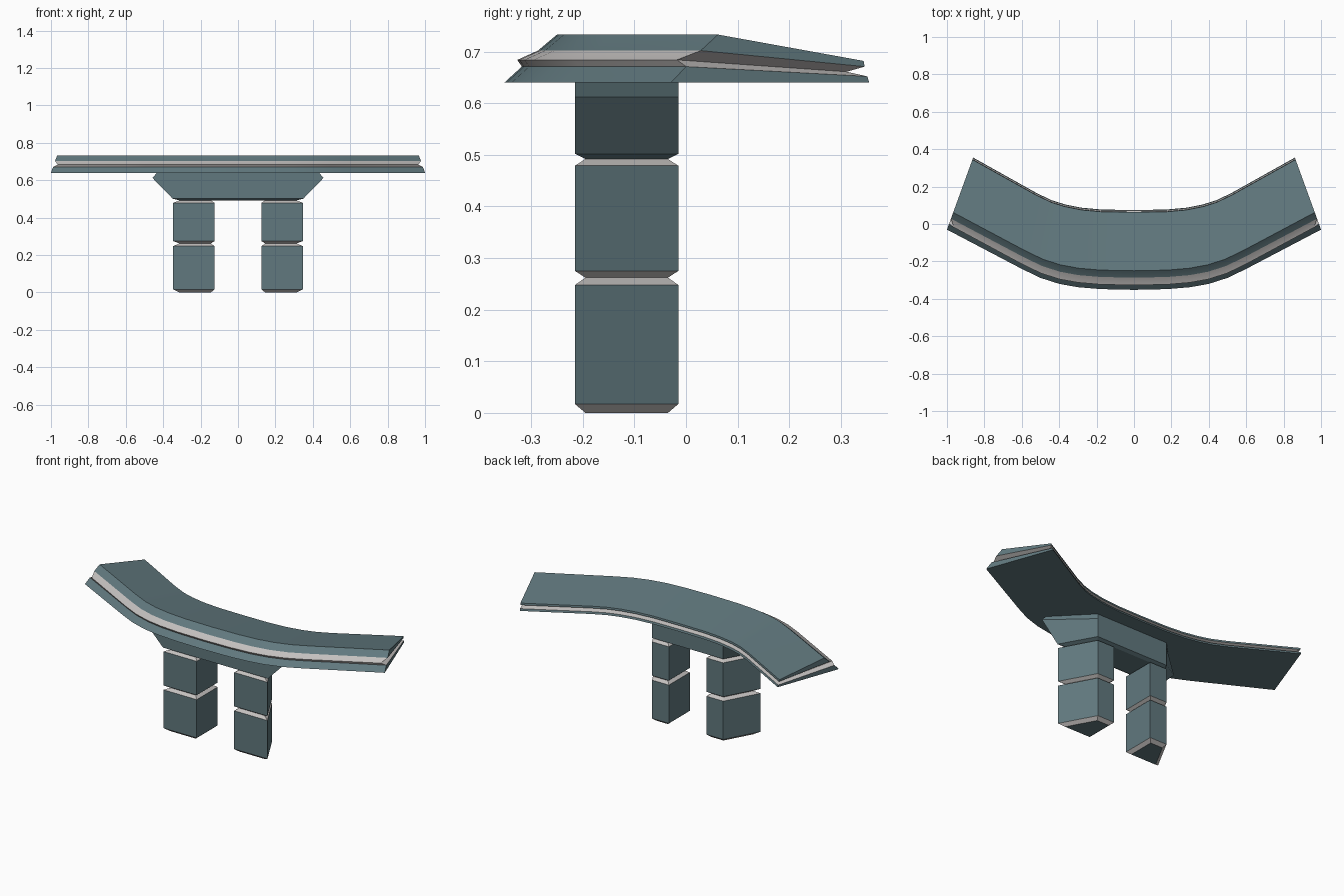
import bpy, bmesh
from mathutils import Vector

if "Cube" in bpy.data.objects:
    bpy.data.objects.remove(bpy.data.objects["Cube"])


def material(name, rgb):
    m = bpy.data.materials.new(name)
    m.diffuse_color = (*rgb, 1)
    m.use_nodes = True
    m.node_tree.nodes["Principled BSDF"].inputs["Base Color"].default_value = m.diffuse_color
    return m


TEAL = material("teal", (0.12, 0.19, 0.21))
GREY = material("light_grey", (0.55, 0.53, 0.52))


def build(name, fill):
    bm = bmesh.new()
    fill(bm)
    bmesh.ops.recalc_face_normals(bm, faces=bm.faces)
    me = bpy.data.meshes.new(name)
    bm.to_mesh(me)
    bm.free()
    me.materials.append(TEAL)
    me.materials.append(GREY)
    ob = bpy.data.objects.new(name, me)
    bpy.context.collection.objects.link(ob)
    return ob


def stack(name, rings, grey):
    """Loft closed plan outlines (points, z) upward; grey lists the accent bands."""
    def fill(bm):
        rows = [[bm.verts.new((x, y, z)) for x, y in pts] for pts, z in rings]
        n = len(rows[0])
        for k in range(len(rows) - 1):
            for i in range(n):
                j = (i + 1) % n
                f = bm.faces.new((rows[k][i], rows[k][j], rows[k + 1][j], rows[k + 1][i]))
                f.material_index = int(k in grey)
        bm.faces.new(rows[0][::-1])
        bm.faces.new(rows[-1])
    return build(name, fill)


# Curved top: front and back rails (right half), then cross-section levels
FRONT = [(0, -.352), (.18, -.348), (.3, -.338), (.4, -.32), (.5, -.288), (.6, -.24), (1, -.03)]
BACK = [(0, .075), (.17, .077), (.28, .087), (.37, .105), (.44, .127), (.52, .165), (.86, .355)]
WIDTH = .427
# (front inset, front z, back inset, back z, end inset)
LEVELS = [(0, .64, 0, .64, 0),
          (.034, .671, .004, .652, 0),
          (.025, .684, .037, .661, .03),
          (.065, .702, .01, .671, 0),
          (.102, .733, .012, .682, 0)]
BAND = [0, 1, 1, 0]


def fill_top(bm):
    rails = [((-a[0], a[1]), (-b[0], b[1])) for a, b in list(zip(FRONT, BACK))[:0:-1]]
    rails += list(zip(FRONT, BACK))
    last = len(rails) - 1
    grid = []
    for i, (a, b) in enumerate(rails):
        a, b = Vector((*a, 0)), Vector((*b, 0))
        d = (b - a) / WIDTH
        fronts, backs = [], []
        for fi, fz, bi, bz, e in LEVELS:
            shift = Vector()
            if i in (0, last):
                side = 1 if i else -1
                shift = Vector((-side * .94, -.34, 0)) * e
            fronts.append(bm.verts.new(a + d * fi + shift + Vector((0, 0, fz))))
            backs.append(bm.verts.new(b - d * bi + shift + Vector((0, 0, bz))))
        grid.append((fronts, backs))
    for (f0, b0), (f1, b1) in zip(grid, grid[1:]):
        for k in range(4):
            for p, q in ((f0, f1), (b0, b1)):
                bm.faces.new((p[k], q[k], q[k + 1], p[k + 1])).material_index = BAND[k]
        for k in (0, 4):
            bm.faces.new((f0[k], f1[k], b1[k], b0[k]))
    # Grooved ends
    for f, b in (grid[0], grid[-1]):
        for k in range(4):
            bm.faces.new((f[k], b[k], b[k + 1], f[k + 1])).material_index = BAND[k]


top = build("curved_top", fill_top)
bpy.context.view_layer.objects.active = top
top.select_set(True)
bpy.ops.object.shade_smooth_by_angle(angle=0.3)
top.select_set(False)

# Legs: tapered plan, grey chamfers and grooves, mirrored across x
full = [(.125, -.215), (.347, -.215), (.238, -.015), (.125, -.015)]
slim = [(.145, -.195), (.313, -.195), (.226, -.035), (.145, -.035)]
legs = stack("legs", [(slim, 0), (full, .017), (full, .248), (slim, .262),
                      (full, .275), (full, .479), (slim, .492)], {0, 2, 3, 5})
legs.modifiers.new("mirror", 'MIRROR')


# Bracket that flares out under the top
def trapezoid(front, back, y0=-.215, y1=-.015):
    return [(-front, y0), (front, y0), (back, y1), (-back, y1)]


stack("bracket", [(trapezoid(.313, .226, -.195, -.035), .492),
                  (trapezoid(.35, .238), .502),
                  (trapezoid(.457, .238), .612),
                  (trapezoid(.432, .238), .642)], set())
